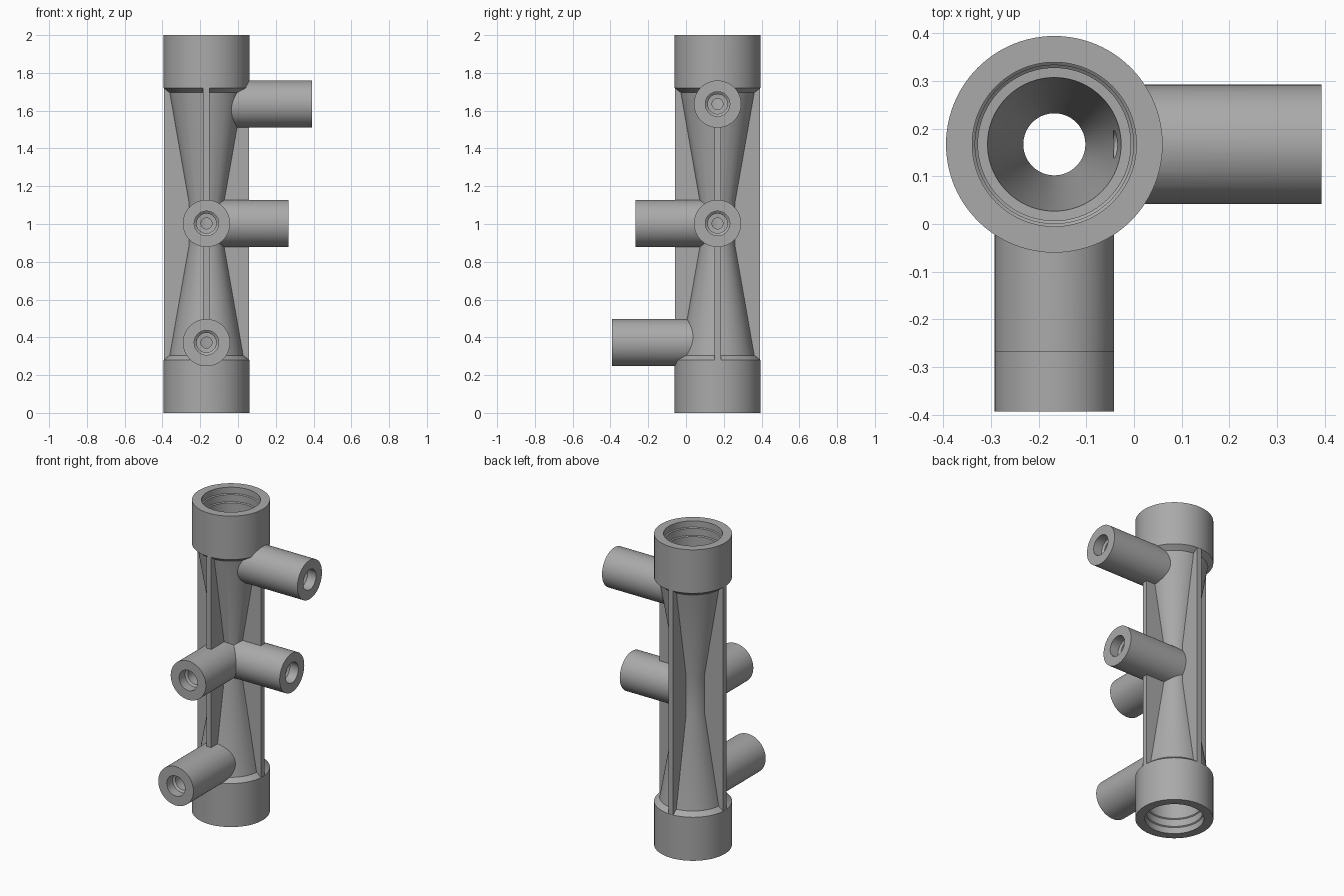
import bpy, bmesh, math
from mathutils import Matrix, Vector

if "Cube" in bpy.data.objects:
    bpy.data.objects.remove(bpy.data.objects["Cube"])

AX = Vector((-0.167, 0.167, 0))   # axis of the main tube
SEG = 96

grey = bpy.data.materials.new("plain grey")
grey.diffuse_color = (0.4, 0.4, 0.4, 1)
grey.use_nodes = True
grey.node_tree.nodes["Principled BSDF"].inputs["Base Color"].default_value = grey.diffuse_color


def to_object(bm, name, matrix):
    bmesh.ops.transform(bm, matrix=matrix, verts=bm.verts)
    bmesh.ops.recalc_face_normals(bm, faces=bm.faces)
    mesh = bpy.data.meshes.new(name)
    bm.to_mesh(mesh)
    bm.free()
    mesh.materials.append(grey)
    ob = bpy.data.objects.new(name, mesh)
    bpy.context.collection.objects.link(ob)
    return ob


def lathe(name, profile, matrix, seg=SEG):
    """Closed solid of revolution from (radius, height) pairs."""
    bm = bmesh.new()
    rings = []
    for r, z in profile:
        rings.append([bm.verts.new((r * math.cos(2 * math.pi * i / seg),
                                    r * math.sin(2 * math.pi * i / seg), z))
                      for i in range(seg)])
    for a, b in zip(rings, rings[1:]):
        for i in range(seg):
            j = (i + 1) % seg
            bm.faces.new((a[i], a[j], b[j], b[i]))
    bm.faces.new(rings[0][::-1])
    bm.faces.new(rings[-1])
    return to_object(bm, name, matrix)


def box(name, size, centre):
    bm = bmesh.new()
    bmesh.ops.create_cube(bm, size=1)
    bmesh.ops.scale(bm, vec=size, verts=bm.verts)
    return to_object(bm, name, Matrix.Translation(centre))


def mirrored(half):
    """Extend a lower-half profile to the top about z = 1."""
    return half + [(r, 2 - z) for r, z in reversed(half)]


centre = Matrix.Translation(AX)

# Main tube: two collars joined by a waisted body
body = lathe("venturi_body", mirrored([(0.227, 0), (0.227, 0.28), (0.195, 0.305),
                                       (0.095, 0.88)]), centre)

# Four stiffening ribs, made as two crossed plates
adds = [box("rib_plate_x", (0.452, 0.034, 1.47), AX + Vector((0, 0, 1))),
        box("rib_plate_y", (0.034, 0.452, 1.47), AX + Vector((0, 0, 1)))]

# Main bore: stepped sockets with cones narrowing to the throat
cuts = [lathe("main_bore", mirrored([(0.172, -0.02), (0.172, 0.04), (0.166, 0.045),
                                     (0.166, 0.09), (0.16, 0.095), (0.16, 0.27),
                                     (0.14, 0.271), (0.065, 0.88)]), centre)]

# Side ports: (direction, height, length from the axis)
TO_RIGHT = Matrix.Rotation(math.pi / 2, 4, 'Y')
TO_FRONT = Matrix.Rotation(math.pi / 2, 4, 'X')
ports = [("right_upper", TO_RIGHT, 1.635, 0.56), ("right_middle", TO_RIGHT, 1.003, 0.434),
         ("front_middle", TO_FRONT, 1.003, 0.434), ("front_lower", TO_FRONT, 0.372, 0.56)]
for name, turn, z, length in ports:
    m = Matrix.Translation(AX + Vector((0, 0, z))) @ turn
    adds.append(lathe(name + "_port", [(0.125, 0.003), (0.125, length)], m, 64))
    cuts.append(lathe(name + "_bore", [(0.029, 0.001), (0.029, length - 0.2),
                                       (0.052, length - 0.198), (0.052, length - 0.07),
                                       (0.065, length - 0.06), (0.065, length + 0.02)], m, 48))

# Join the solids, then cut the bores
for group, op in ((adds, 'UNION'), (cuts, 'DIFFERENCE')):
    for ob in group:
        mod = body.modifiers.new(ob.name, 'BOOLEAN')
        mod.operation = op
        mod.solver = 'EXACT'
        mod.object = ob
bpy.context.view_layer.update()
dg = bpy.context.evaluated_depsgraph_get()
result = bpy.data.meshes.new_from_object(body.evaluated_get(dg))
body.modifiers.clear()
body.data = result
for ob in adds + cuts:
    bpy.data.objects.remove(ob)

# Smooth the round walls, keep edges sharp
body.data.materials.clear()
body.data.materials.append(grey)
for p in body.data.polygons:
    p.material_index = 0
bpy.context.view_layer.objects.active = body
body.select_set(True)
bpy.ops.object.shade_smooth_by_angle(angle=math.radians(20))
